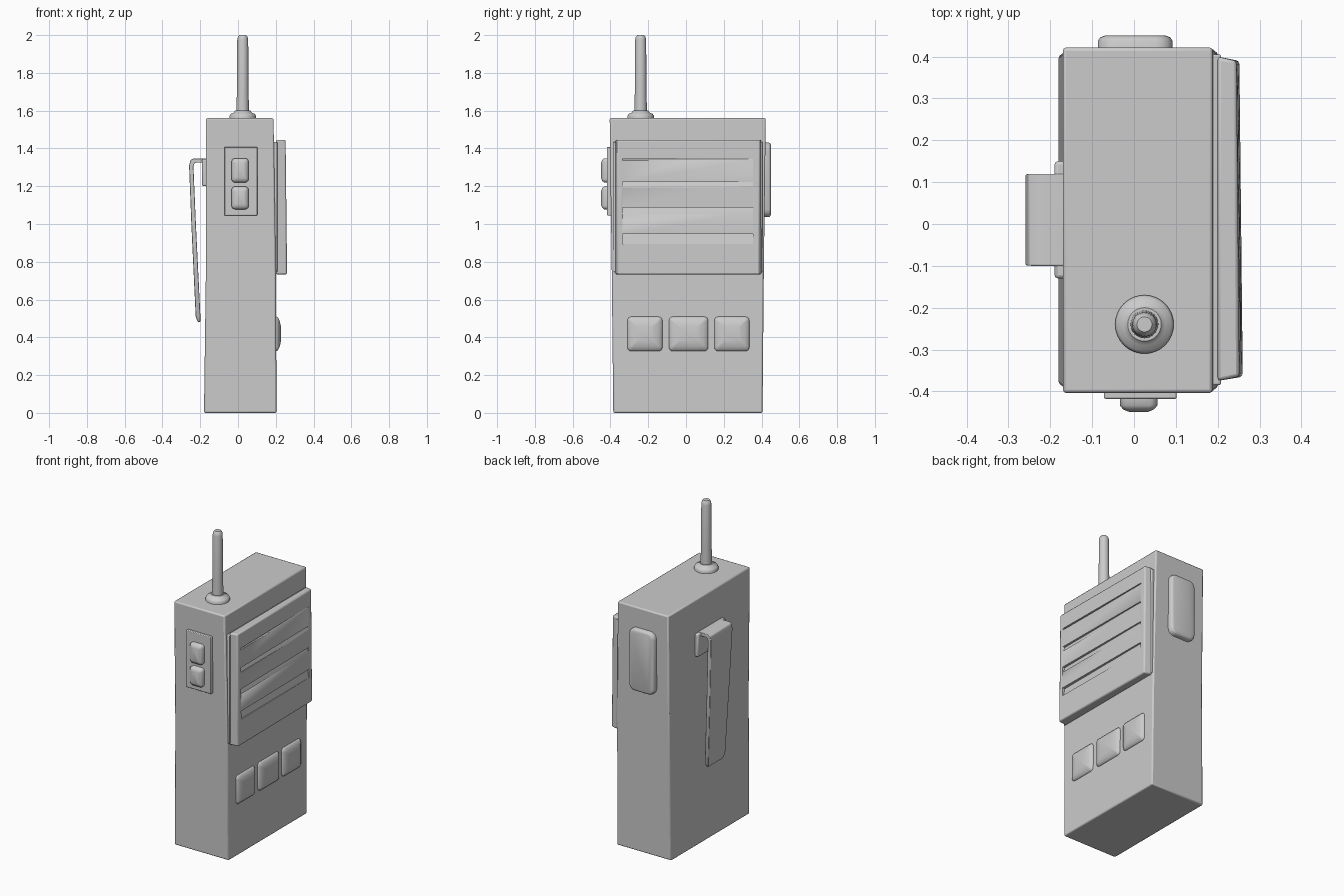
import bpy, bmesh, math
from mathutils import Vector

if "Cube" in bpy.data.objects:
    bpy.data.objects.remove(bpy.data.objects["Cube"])


def finish(name, bm, bevel=0.0, segs=2, angle=30):
    bmesh.ops.recalc_face_normals(bm, faces=bm.faces)
    me = bpy.data.meshes.new(name)
    bm.to_mesh(me)
    bm.free()
    ob = bpy.data.objects.new(name, me)
    bpy.context.collection.objects.link(ob)
    bpy.ops.object.select_all(action='DESELECT')
    ob.select_set(True)
    bpy.context.view_layer.objects.active = ob
    if bevel:
        m = ob.modifiers.new("bevel", 'BEVEL')
        m.width, m.segments, m.limit_method = bevel, segs, 'ANGLE'
        m.angle_limit = math.radians(30)
    bpy.ops.object.shade_smooth_by_angle(angle=math.radians(angle))
    return ob


def loft(name, rings, **kw):
    """Skin a stack of closed rings and cap both ends."""
    bm = bmesh.new()
    vs = [[bm.verts.new(p) for p in r] for r in rings]
    n = len(vs[0])
    for a, b in zip(vs, vs[1:]):
        for i in range(n):
            bm.faces.new((a[i], a[(i + 1) % n], b[(i + 1) % n], b[i]))
    bm.faces.new(vs[0])
    bm.faces.new(vs[-1])
    return finish(name, bm, **kw)


def rect(x0, x1, y0, y1, z):
    return [(x0, y0, z), (x1, y0, z), (x1, y1, z), (x0, y1, z)]


def box(name, x, y, z, **kw):
    return loft(name, [rect(*x, *y, z[0]), rect(*x, *y, z[1])], **kw)


def key(name, origin, u, out, w, h, depth, r=0.03, steps=((0, 0), (0, .6), (.008, .85), (.022, 1))):
    """Rounded-rectangle button rising along 'out' with a domed edge."""
    o, u, out, up = Vector(origin), Vector(u), Vector(out), Vector((0, 0, 1))
    rings = []
    for inset, d in steps:
        a, b, rr = w / 2 - inset, h / 2 - inset, max(r - inset * .5, .005)
        ring = []
        for q, (sx, sz) in enumerate(((1, 1), (-1, 1), (-1, -1), (1, -1))):
            for k in range(5):
                t = math.pi / 2 * (q + k / 4)
                ring.append(o + u * (sx * (a - rr) + rr * math.cos(t))
                            + up * (sz * (b - rr) + rr * math.sin(t)) + out * depth * d)
        rings.append(ring)
    return loft(name, rings, angle=50)


def lathe(name, cx, cy, profile, n=32):
    loft(name, [[(cx + r * math.cos(2 * math.pi * i / n), cy + r * math.sin(2 * math.pi * i / n), z)
                 for i in range(n)] for r, z in profile], angle=50)


# Main case, slightly wider at the foot
loft("case", [rect(-.18, .204, -.385, .405, 0), rect(-.17, .2, -.393, .412, .75),
              rect(-.17, .188, -.404, .422, 1.56)], bevel=.008)

# Antenna and its collar
lathe("antenna_collar", .025, -.24, [(.07, 1.55), (.07, 1.572), (.064, 1.583), (.05, 1.588), (.04, 1.6)])
lathe("antenna", .025, -.24, [(.034, 1.56), (.031, 1.7), (.029, 1.975), (.026, 1.99), (.018, 2.0)])

# Speaker panel with a thin backing and shallow louvre steps
box("speaker_backing", (.18, .208), (-.385, .405), (.745, 1.435), bevel=.004)
panel = loft("speaker_panel", [
    [(.2, -.375, .733), (.26, -.365, .733), (.252, .39, .733), (.2, .4, .733)],
    [(.2, -.375, 1.445), (.252, -.365, 1.445), (.245, .39, 1.445), (.2, .4, 1.445)]],
    bevel=.008)
bm = bmesh.new()
for top, bottom in ((1.345, 1.335), (1.222, 1.193), (1.087, 1.052), (.947, .895)):
    prof = [(.3, top), (.24, top), (.25, bottom), (.3, bottom)]
    a = [bm.verts.new((x, -.335, z)) for x, z in prof]
    b = [bm.verts.new((x, .355, z)) for x, z in prof]
    for i in range(4):
        bm.faces.new((a[i], a[(i + 1) % 4], b[(i + 1) % 4], b[i]))
    bm.faces.new(a)
    bm.faces.new(b)
cutter = finish("louvre_cutter", bm)
cutter.hide_render = True
cutter.hide_set(True)
cut = panel.modifiers.new("louvres", 'BOOLEAN')
cut.object, cut.operation, cut.solver = cutter, 'DIFFERENCE', 'EXACT'

# Three domed keys below the speaker
for i, (y0, y1) in enumerate(((-.31, -.125), (-.09, .117), (.15, .335))):
    key(f"key_{i + 1}", (.19, (y0 + y1) / 2, .418), (0, 1, 0), (1, 0, 0), y1 - y0, .182, .037,
        r=.02, steps=((0, 0), (0, .4), (.006, .6), (.022, .82), (.05, 1)))

# Push-to-talk plate and two side buttons
box("button_plate", (-.072, .102), (-.418, -.38), (1.045, 1.408), bevel=.004)
for i, (z0, z1) in enumerate(((1.22, 1.348), (1.078, 1.198))):
    key(f"side_button_{i + 1}", (.011, -.41, (z0 + z1) / 2), (1, 0, 0), (0, -1, 0), .09, z1 - z0, .039, r=.018)

# Rounded cover on the rear edge
key("rear_cover", (.003, .40, 1.234), (1, 0, 0), (0, 1, 0), .178, .396, .05, r=.04,
    steps=((0, 0), (0, .75), (.005, .92), (.015, 1)))

# Belt clip: mount block plus a bent, tapering strap
box("clip_mount", (-.19, -.155), (-.13, .15), (1.2, 1.345), bevel=.008)
outer = [(-.165, 1.347), (-.235, 1.347), (-.252, 1.338), (-.259, 1.31), (-.247, 1.0), (-.224, .51), (-.213, .482)]
inner = [(-.165, 1.325), (-.225, 1.325), (-.23, 1.322), (-.236, 1.305), (-.223, 1.0), (-.199, .51), (-.199, .482)]
rings = []
for (xo, zo), (xi, zi) in zip(outer, inner):
    h = .11 - .025 * (1.347 - zo) / .865
    if zo < .5:
        h -= .015
    rings.append([(xo, .01 - h, zo), (xo, .01 + h, zo), (xi, .01 + h, zi), (xi, .01 - h, zi)])
loft("belt_clip", rings, bevel=.006)
